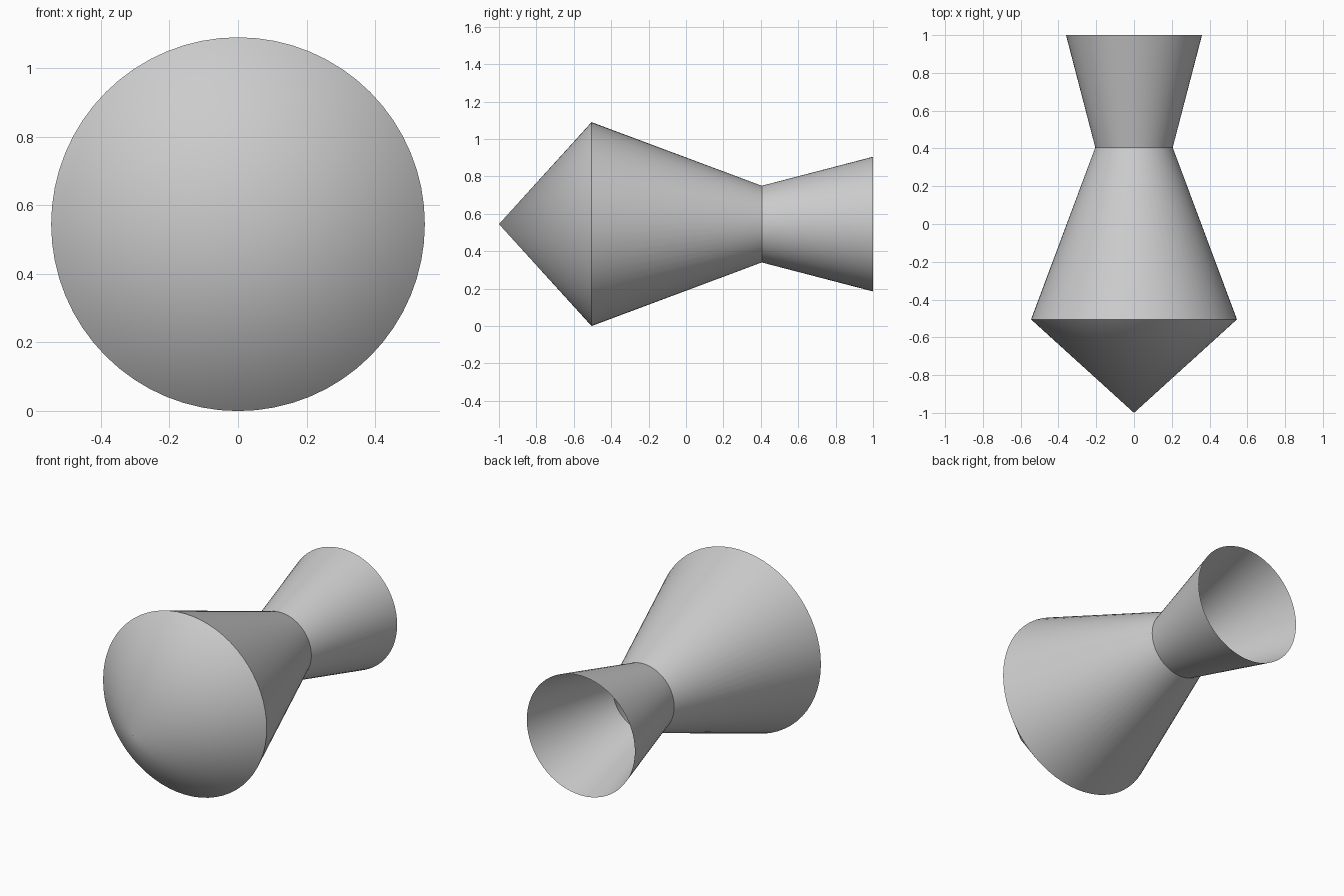
import bpy, bmesh, math

cube = bpy.data.objects.get("Cube")
if cube:
    bpy.data.objects.remove(cube, do_unlink=True)

SEGMENTS = 64
AXIS_HEIGHT = 0.545

grey = bpy.data.materials.new("light grey")
grey.use_nodes = True
colour = (0.6, 0.6, 0.6, 1)
grey.diffuse_color = colour
grey.node_tree.nodes["Principled BSDF"].inputs["Base Color"].default_value = colour


def ring(bm, y, radius):
    """Circle of vertices around the lengthwise axis."""
    step = math.tau / SEGMENTS
    return [bm.verts.new((radius * math.cos(i * step), y,
                          AXIS_HEIGHT + radius * math.sin(i * step)))
            for i in range(SEGMENTS)]


def cone_shell(name, y0, r0, y1, r1):
    """Open-ended cone wall; a zero front radius makes a point."""
    bm = bmesh.new()
    back = ring(bm, y1, r1)
    front = ring(bm, y0, r0) if r0 else [bm.verts.new((0, y0, AXIS_HEIGHT))]
    for i in range(SEGMENTS):
        j = (i + 1) % SEGMENTS
        if r0:
            bm.faces.new((front[i], front[j], back[j], back[i]))
        else:
            bm.faces.new((front[0], back[j], back[i]))
    # Point every face away from the axis
    bm.normal_update()
    for face in bm.faces:
        c = face.calc_center_median()
        if face.normal.x * c.x + face.normal.z * (c.z - AXIS_HEIGHT) < 0:
            face.normal_flip()
    for face in bm.faces:
        face.smooth = True
    mesh = bpy.data.meshes.new(name)
    bm.to_mesh(mesh)
    bm.free()
    mesh.materials.append(grey)
    obj = bpy.data.objects.new(name, mesh)
    bpy.context.collection.objects.link(obj)


# Pointed nose, tapering body and open flared tail
cone_shell("nose_cone", -1.0, 0, -0.505, 0.545)
cone_shell("tapered_body", -0.505, 0.545, 0.405, 0.205)
cone_shell("flared_tail", 0.405, 0.205, 1.0, 0.36)
